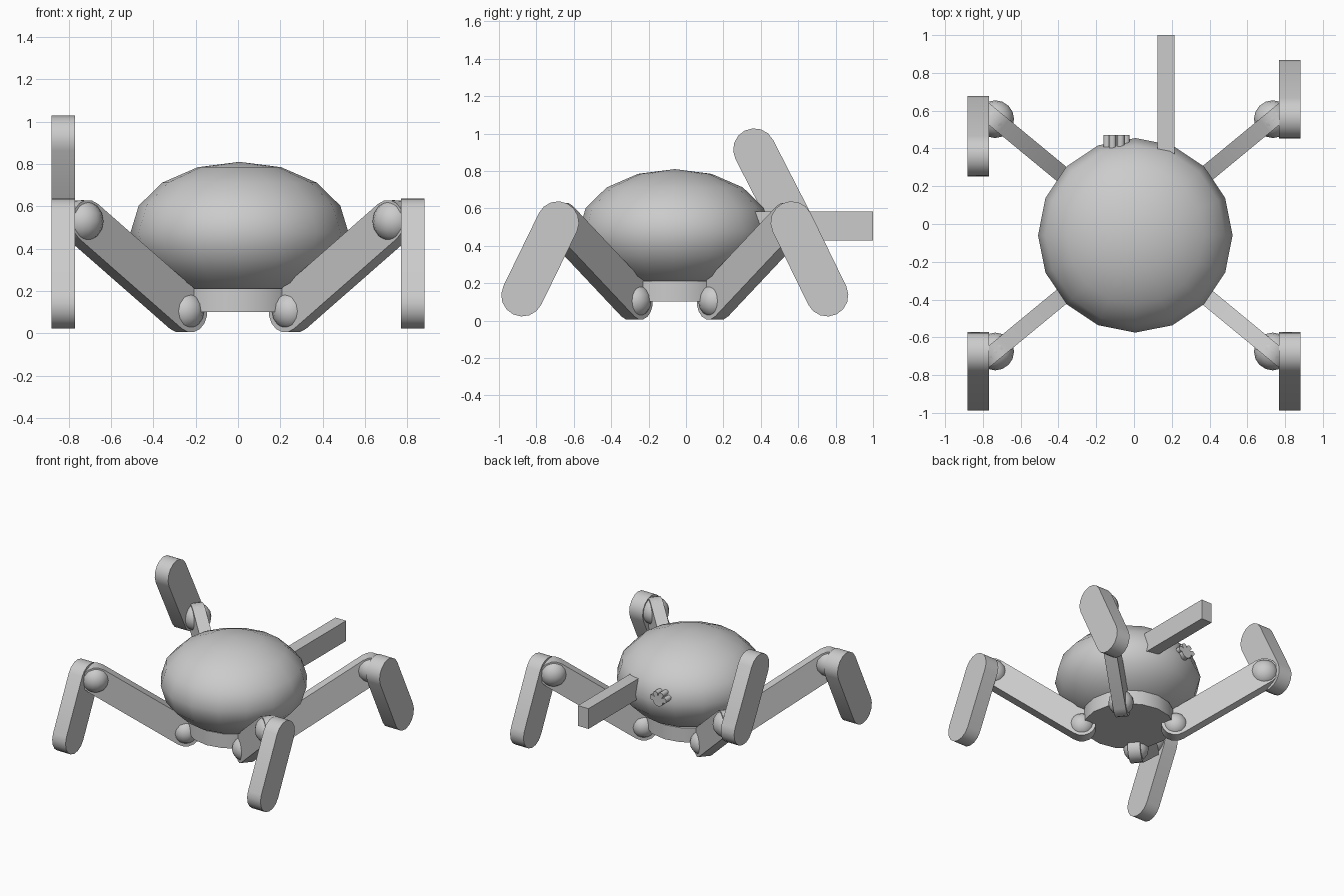
import bpy, bmesh, math
from mathutils import Vector, Matrix

cube = bpy.data.objects.get("Cube")
if cube:
    bpy.data.objects.remove(cube, do_unlink=True)

grey = bpy.data.materials.new("plain grey")
grey.use_nodes = True
COLOUR = (0.6, 0.6, 0.6, 1)
grey.diffuse_color = COLOUR
grey.node_tree.nodes["Principled BSDF"].inputs["Base Color"].default_value = COLOUR


def finish(obj, name, smooth=True):
    obj.name = name
    obj.data.materials.append(grey)
    if smooth:
        bpy.ops.object.select_all(action='DESELECT')
        obj.select_set(True)
        bpy.context.view_layer.objects.active = obj
        bpy.ops.object.shade_smooth_by_angle(angle=math.radians(40))
    return obj


def ball(name, centre, size):
    bpy.ops.mesh.primitive_uv_sphere_add(segments=16, ring_count=8, radius=1, location=centre)
    obj = bpy.context.object
    obj.scale = size
    return finish(obj, name)


def disc(name, centre, radius, depth, sides, rot=(0, 0, 0)):
    bpy.ops.mesh.primitive_cylinder_add(vertices=sides, radius=radius, depth=depth,
                                        location=centre, rotation=rot)
    return finish(bpy.context.object, name)


def round_bar(name, start, end, normal, radius, thickness):
    """Flat bar with half-round ends, centred on the line from start to end."""
    start, end, n = Vector(start), Vector(end), Vector(normal).normalized()
    u = (end - start).normalized()
    v = n.cross(u)
    bm = bmesh.new()
    ring = []
    for centre, turn in ((end, -math.pi / 2), (start, math.pi / 2)):
        for i in range(9):
            a = turn + math.pi * i / 8
            p = centre + radius * (math.cos(a) * u + math.sin(a) * v) - n * thickness / 2
            ring.append(bm.verts.new(p))
    face = bm.faces.new(ring)
    grown = bmesh.ops.extrude_face_region(bm, geom=[face])
    moved = [g for g in grown["geom"] if isinstance(g, bmesh.types.BMVert)]
    bmesh.ops.translate(bm, verts=moved, vec=n * thickness)
    bmesh.ops.recalc_face_normals(bm, faces=bm.faces[:])
    mesh = bpy.data.meshes.new(name)
    bm.to_mesh(mesh)
    bm.free()
    obj = bpy.data.objects.new(name, mesh)
    bpy.context.collection.objects.link(obj)
    return finish(obj, name)


MID_Y = -0.06

# Body and base plate
ball("body", (0.007, MID_Y, 0.475), (0.515, 0.515, 0.335))
disc("base_plate", (0, MID_Y, 0.157), 0.32, 0.11, 16)

# Four legs; the back right one has its lower part raised
for sx, side in ((1, "left"), (-1, "right")):
    for sy, end in ((1, "back"), (-1, "front")):
        tag = f"{end}_{side}"
        hip = Vector((sx * 0.25, MID_Y + sy * 0.215, 0.105))
        knee = Vector((sx * 0.735, MID_Y + sy * 0.615, 0.53))
        along = knee - hip
        ball(f"hip_joint_{tag}", hip, (0.09,) * 3)
        ball(f"knee_joint_{tag}", knee, (0.1,) * 3)
        round_bar(f"upper_leg_{tag}", hip, knee, (-along.y, along.x, 0), 0.1, 0.09)
        raised = tag == "back_right"
        top = Vector((sx * 0.825, knee.y + sy * 0.01, 0.525))
        step = Vector((0, -0.2, 0.39)) if raised else Vector((0, sy * 0.19, -0.39))
        round_bar(f"lower_leg_{tag}", top, top + step, (1, 0, 0), 0.113, 0.113)

# Tail bar
bpy.ops.mesh.primitive_cube_add(size=1, location=(0.17, 0.65, 0.507))
tail = bpy.context.object
tail.scale = (0.09, 0.7, 0.155)
finish(tail, "tail_bar", smooth=False)

# Small pad with toes on the back
TURN = (math.pi / 2, 0, 0)
PAD = Vector((-0.092, 0.42, 0.5))
disc("paw_pad", PAD, 0.042, 0.1, 12, TURN)
for i, deg in enumerate((15, 65, 115, 165)):
    a = math.radians(deg)
    offset = Vector((math.cos(a), 0, math.sin(a))) * 0.052
    disc(f"paw_toe_{i + 1}", PAD + offset, 0.02, 0.1, 10, TURN)
